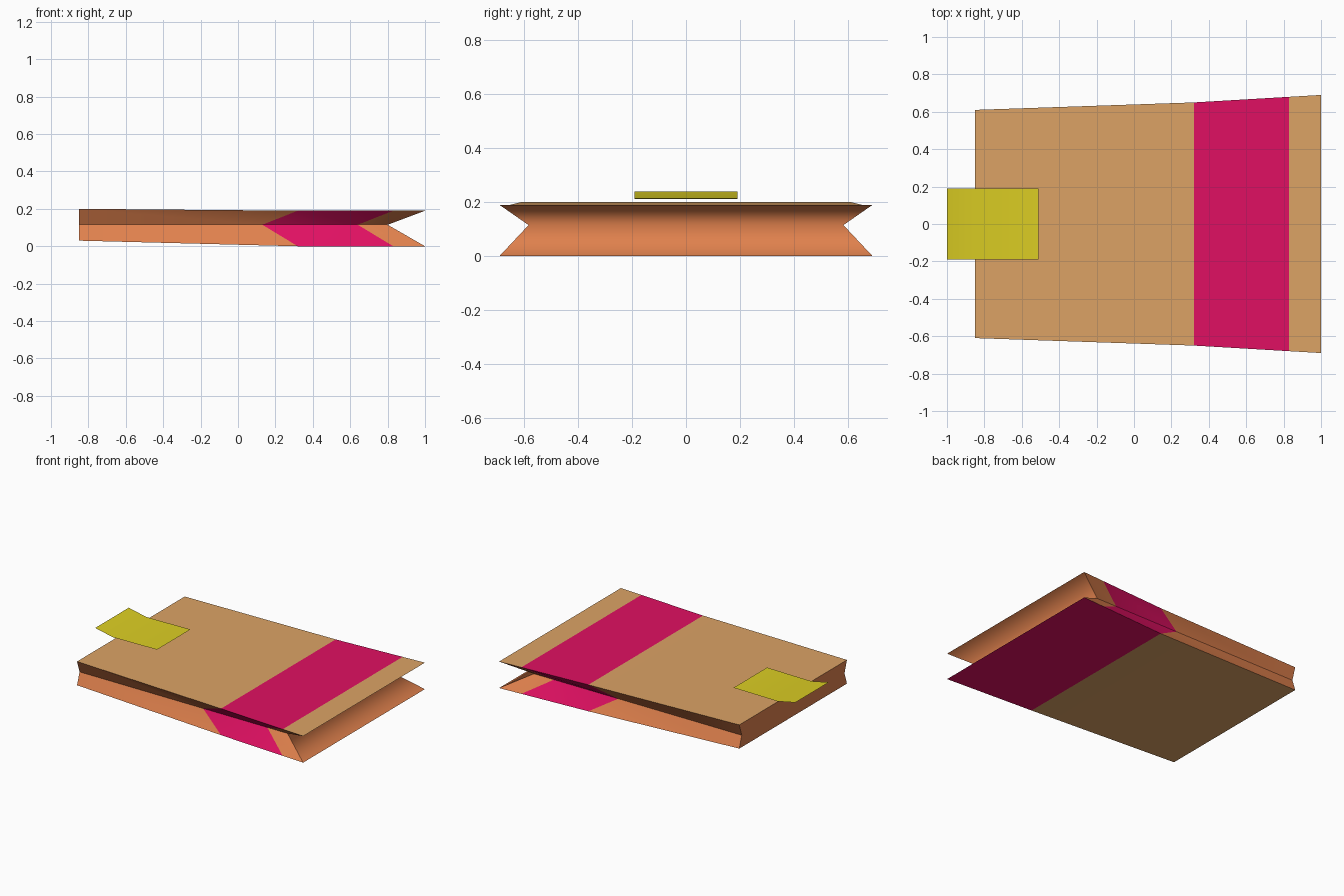
import bpy, bmesh

if "Cube" in bpy.data.objects:
    bpy.data.objects.remove(bpy.data.objects["Cube"])


def material(name, rgb):
    # sRGB 0-255 to linear
    lin = [(c / 255 / 12.92) if c < 10.3 else ((c / 255 + 0.055) / 1.055) ** 2.4 for c in rgb]
    m = bpy.data.materials.new(name)
    m.diffuse_color = (*lin, 1)
    m.use_nodes = True
    m.node_tree.nodes["Principled BSDF"].inputs["Base Color"].default_value = m.diffuse_color
    return m


TAN = material("tan_panel", (220, 163, 101))
ORANGE = material("orange_side", (224, 129, 77))
PINK = material("pink_band", (224, 16, 98))
YELLOW = material("yellow_flap", (220, 206, 35))


def finish(bm, name, mats):
    bm.normal_update()
    mesh = bpy.data.meshes.new(name)
    bm.to_mesh(mesh)
    bm.free()
    for m in mats:
        mesh.materials.append(m)
    ob = bpy.data.objects.new(name, mesh)
    bpy.context.collection.objects.link(ob)
    return ob


# Folded body: stations of (outer x, waist x, outer half width, bottom z, top z)
stations = [(-0.85, -0.85, 0.61, 0.03, 0.20),
            (0.32, 0.13, 0.65, 0.0, 0.19),
            (0.83, 0.64, 0.68, 0.0, 0.19),
            (1.0, 0.80, 0.69, 0.0, 0.19)]
WAIST_Y, WAIST_Z = 0.582, 0.115

bm = bmesh.new()
rings = []
for x, wx, w, zb, zt in stations:
    rings.append([bm.verts.new(p) for p in (
        (x, -w, zb), (x, w, zb), (wx, WAIST_Y, WAIST_Z),
        (x, w, zt), (x, -w, zt), (wx, -WAIST_Y, WAIST_Z))])

# Skin between stations: bottom and top panels are tan, pleated sides orange
for i, (a, b) in enumerate(zip(rings, rings[1:])):
    for j in range(6):
        k = (j + 1) % 6
        f = bm.faces.new((a[j], a[k], b[k], b[j]))
        if i == 1 or (i == 2 and j == 0):
            f.material_index = 2
        else:
            f.material_index = 0 if j in (0, 3) else 1

# Flat back end and V-folded open end
for r in (rings[0], rings[-1]):
    for quad in ((r[0], r[1], r[2], r[5]), (r[5], r[2], r[3], r[4])):
        bm.faces.new(quad).material_index = 1
bmesh.ops.recalc_face_normals(bm, faces=bm.faces)

# Soft shading only across the inner fold of the open end
fold = {rings[-1][2], rings[-1][5]}
for f in bm.faces:
    f.smooth = True
for e in bm.edges:
    e.smooth = e.calc_face_angle(0) < 0.5 or set(e.verts) == fold
finish(bm, "folded_body", [TAN, ORANGE, PINK])

# Thin bent flap above the back end
bm = bmesh.new()
rows = [[bm.verts.new((x, y, z)) for y in (-0.19, 0.19)]
        for x, z in ((-1.0, 0.24), (-0.86, 0.211), (-0.51, 0.215))]
for a, b in zip(rows, rows[1:]):
    bm.faces.new((a[0], b[0], b[1], a[1])).smooth = True
finish(bm, "bent_flap", [YELLOW])
